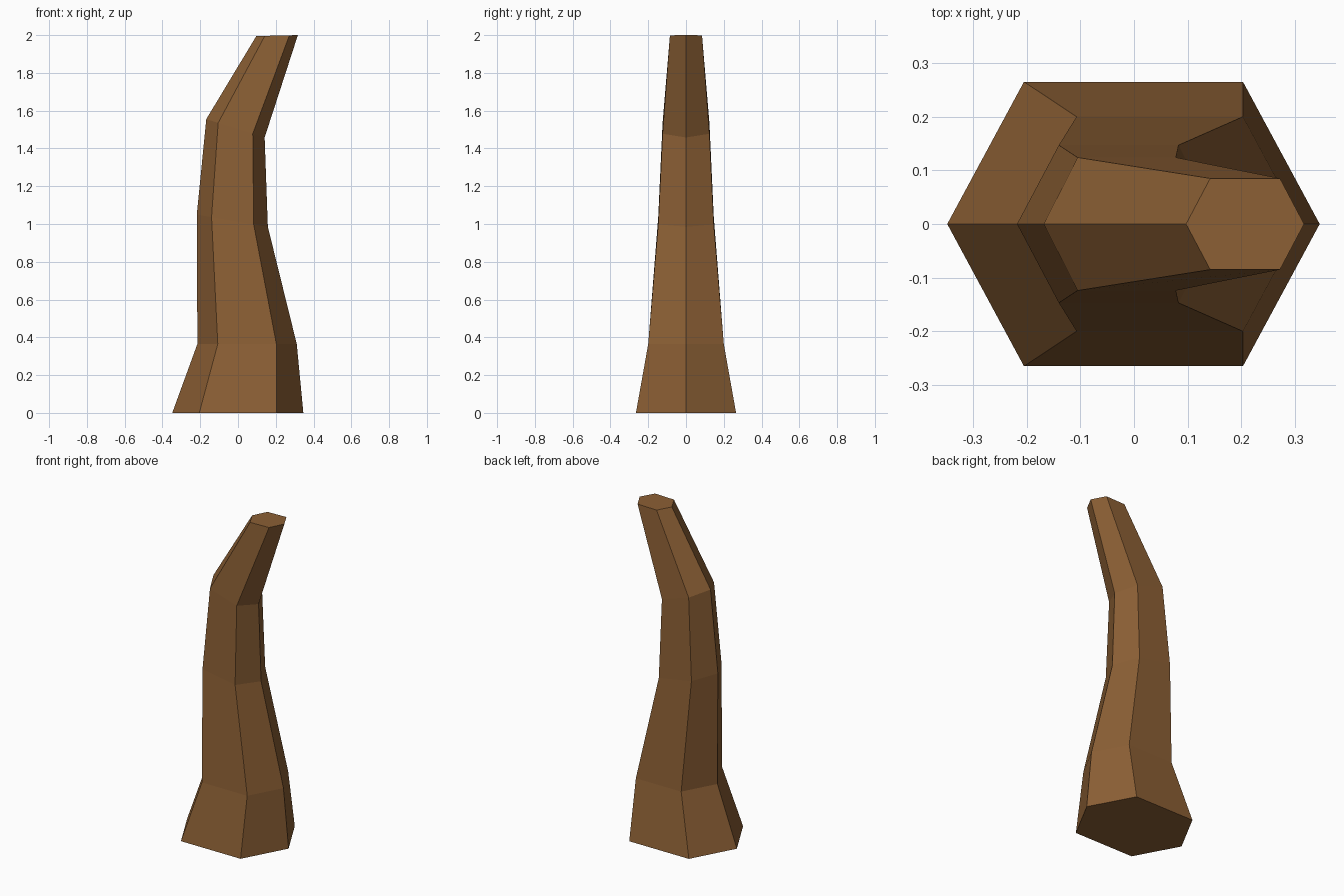
import bpy, bmesh

if "Cube" in bpy.data.objects:
    bpy.data.objects.remove(bpy.data.objects["Cube"])

# Hexagonal sections: left x, inner left x, inner right x, right x, left z, right z, half depth
SECTIONS = [
    (-0.348, -0.205, 0.203, 0.346, 0.0, 0.0, 0.265),
    (-0.215, -0.107, 0.203, 0.311, 0.365, 0.365, 0.20),
    (-0.218, -0.140, 0.083, 0.158, 1.05, 0.985, 0.147),
    (-0.168, -0.105, 0.078, 0.141, 1.555, 1.458, 0.124),
    (0.097, 0.142, 0.272, 0.317, 1.995, 2.0, 0.085),
]

bm = bmesh.new()


def add_ring(xl, xli, xri, xr, zl, zr, d):
    outline = [(xl, 0), (xli, -d), (xri, -d), (xr, 0), (xri, d), (xli, d)]
    return [bm.verts.new((x, y, zl + (zr - zl) * (x - xl) / (xr - xl)))
            for x, y in outline]


# Bent, tapering trunk
rings = [add_ring(*s) for s in SECTIONS]
for a, b in zip(rings, rings[1:]):
    for i in range(6):
        j = (i + 1) % 6
        bm.faces.new((a[i], a[j], b[j], b[i]))

# Flat ends
bm.faces.new(rings[0][::-1])
bm.faces.new(rings[-1])
bmesh.ops.recalc_face_normals(bm, faces=bm.faces)

mesh = bpy.data.meshes.new("trunk")
bm.to_mesh(mesh)
bm.free()
trunk = bpy.data.objects.new("trunk", mesh)
bpy.context.collection.objects.link(trunk)

# Brown bark
bark = bpy.data.materials.new("bark")
bark.diffuse_color = (0.26, 0.115, 0.035, 1)
bark.use_nodes = True
bark.node_tree.nodes["Principled BSDF"].inputs["Base Color"].default_value = bark.diffuse_color
mesh.materials.append(bark)
